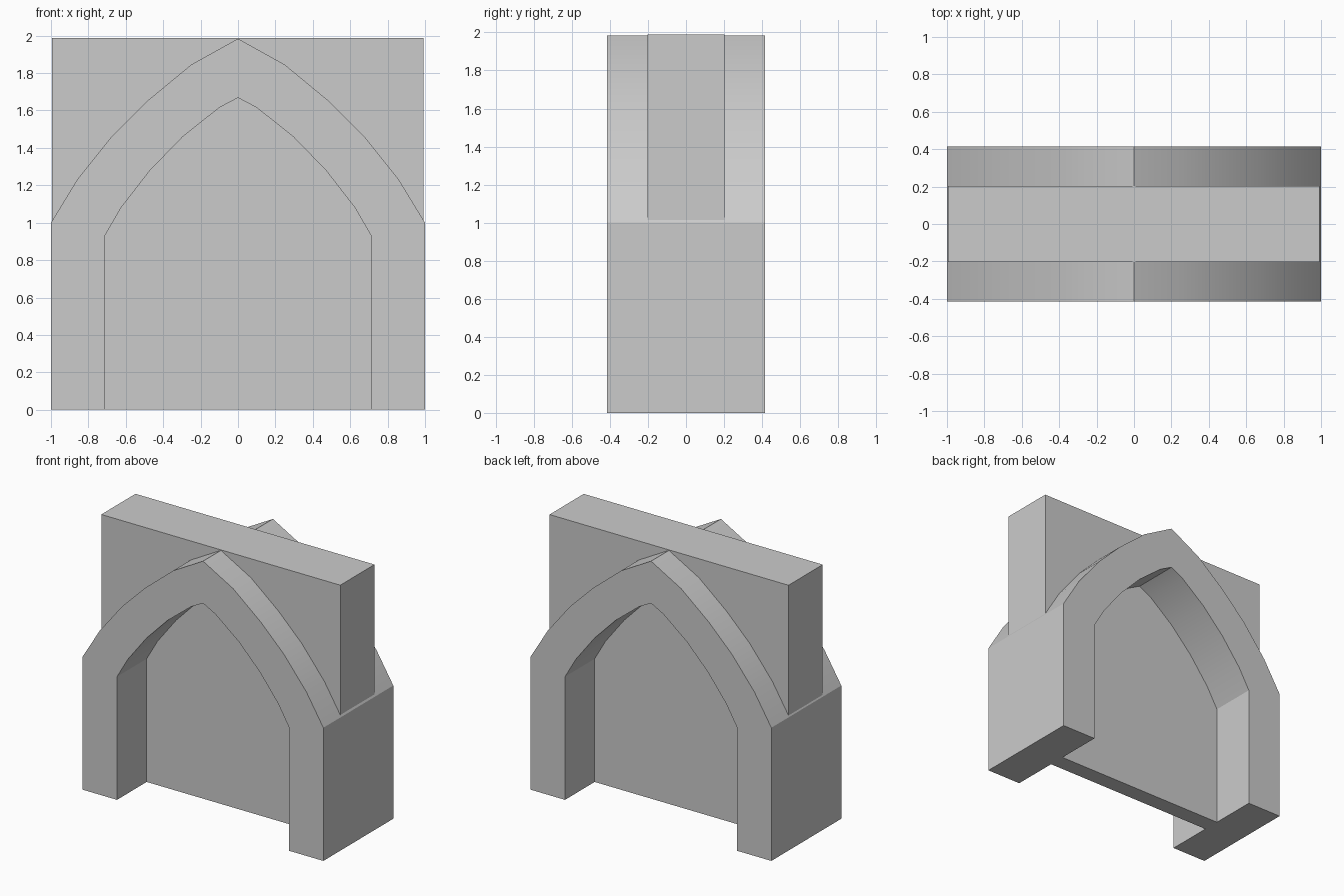
import bpy, bmesh
from math import radians

if "Cube" in bpy.data.objects:
    bpy.data.objects.remove(bpy.data.objects["Cube"])

# Right half of the arch outline, from foot to apex
OUTER = [(1, 0), (1, 1), (.86, 1.23), (.672, 1.465), (.48, 1.655), (.25, 1.845), (0, 1.984)]
INNER = [(.715, 0), (.715, .925), (.625, 1.08), (.47, 1.28), (.295, 1.46), (.1, 1.615), (0, 1.668)]


def outline(t):
    """Full outline, right foot to left foot; t = 0 is the inner edge, 1 the outer."""
    half = [(a + (c - a) * t, b + (d - b) * t) for (a, b), (c, d) in zip(INNER, OUTER)]
    return half + [(-x, z) for x, z in reversed(half[:-1])]


def add_prism(name, polygons, half_depth):
    """Extrude front-view polygons symmetrically through the depth."""
    bm = bmesh.new()
    for pts in polygons:
        bm.faces.new([bm.verts.new((x, -half_depth, z)) for x, z in pts])
    bmesh.ops.remove_doubles(bm, verts=bm.verts, dist=1e-5)
    ret = bmesh.ops.extrude_face_region(bm, geom=bm.faces[:], use_keep_orig=True)
    moved = [g for g in ret["geom"] if isinstance(g, bmesh.types.BMVert)]
    bmesh.ops.translate(bm, verts=moved, vec=(0, 2 * half_depth, 0))
    bmesh.ops.recalc_face_normals(bm, faces=bm.faces)
    mesh = bpy.data.meshes.new(name)
    bm.to_mesh(mesh)
    bm.free()
    obj = bpy.data.objects.new(name, mesh)
    bpy.context.collection.objects.link(obj)
    return obj


# Pointed arch: band of quads between the two outlines
outer, inner = outline(1), outline(0)
band = [(outer[i], outer[i + 1], inner[i + 1], inner[i]) for i in range(len(outer) - 1)]
arch = add_prism("pointed_arch", band, 0.415)
bpy.context.view_layer.objects.active = arch
arch.select_set(True)
bpy.ops.object.shade_smooth_by_angle(angle=radians(25))

# Thin panel filling the opening, its rim tucked into the arch
add_prism("recessed_panel", [outline(0.1)], 0.063)

# Thicker wall above the arch, its curved underside tucked into the arch
curve = outline(0.85)[1:-1]
z_low = curve[0][1]
add_prism("upper_wall", [[(-.994, z_low), (-.994, 1.988), (.992, 1.988), (.992, z_low)] + curve], 0.203)
